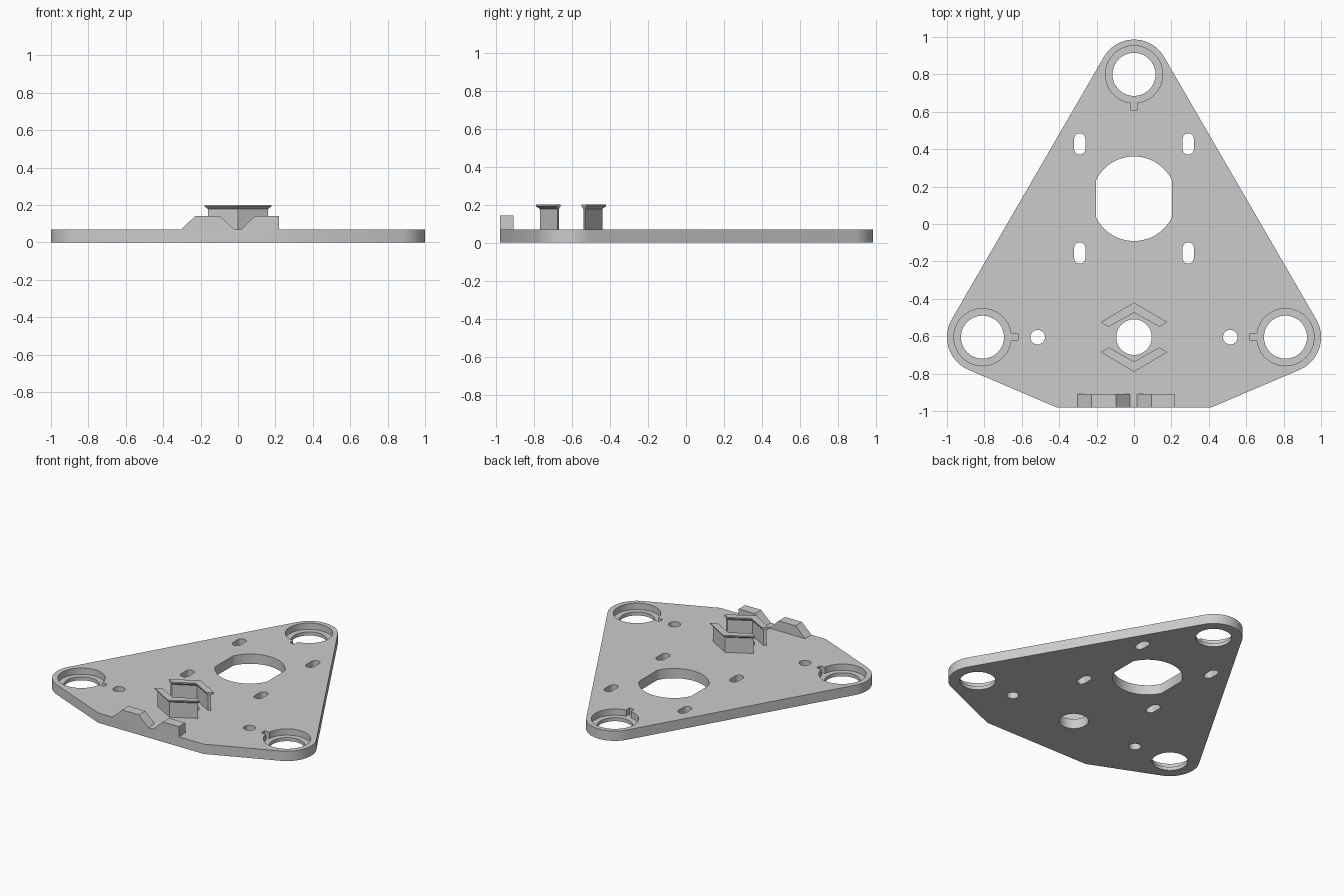
import bpy, bmesh, math
from mathutils import Vector

cube = bpy.data.objects.get("Cube")
if cube:
    bpy.data.objects.remove(cube, do_unlink=True)

grey = bpy.data.materials.new("matte_grey")
grey.use_nodes = True
grey.diffuse_color = (0.6, 0.6, 0.6, 1)
grey.node_tree.nodes["Principled BSDF"].inputs["Base Color"].default_value = (0.6, 0.6, 0.6, 1)

TOP = 0.07
FLOOR = 0.025
CORNERS = [(0, 0.8, 0.186), (-0.81, -0.605, 0.19), (0.81, -0.605, 0.19)]


def loft(name, rings):
    """Solid through rings of 3D points, each with the same count."""
    bm = bmesh.new()
    loops = [[bm.verts.new(p) for p in ring] for ring in rings]
    n = len(loops[0])
    for a, b in zip(loops, loops[1:]):
        for i in range(n):
            j = (i + 1) % n
            bm.faces.new((a[i], a[j], b[j], b[i]))
    bm.faces.new(loops[0][::-1])
    bm.faces.new(loops[-1])
    bmesh.ops.recalc_face_normals(bm, faces=bm.faces)
    mesh = bpy.data.meshes.new(name)
    bm.to_mesh(mesh)
    bm.free()
    mesh.materials.append(grey)
    obj = bpy.data.objects.new(name, mesh)
    bpy.context.collection.objects.link(obj)
    return obj


def prism(name, points, z0, z1):
    return loft(name, [[(x, y, z) for x, y in points] for z in (z0, z1)])


def circle(x, y, r, n=64):
    return [(x + r * math.cos(math.tau * i / n), y + r * math.sin(math.tau * i / n)) for i in range(n)]


def slot(x, y, half_width, half_length, n=32):
    """Upright rounded slot."""
    shift = half_length - half_width
    top = [(x + half_width * math.cos(math.pi * i / n),
            y + shift + half_width * math.sin(math.pi * i / n)) for i in range(n + 1)]
    return top + [(2 * x - px, 2 * y - py) for px, py in top]


def rect(x0, y0, x1, y1):
    return [(x0, y0), (x1, y0), (x1, y1), (x0, y1)]


def hull(points):
    """Convex outline, counter-clockwise."""
    pts = sorted(set(points))

    def half(seq):
        out = []
        for p in seq:
            while len(out) > 1 and ((out[-1][0] - out[-2][0]) * (p[1] - out[-2][1])
                                    - (out[-1][1] - out[-2][1]) * (p[0] - out[-2][0])) <= 1e-9:
                out.pop()
            out.append(p)
        return out[:-1]
    return half(pts) + half(pts[::-1])


# Base plate: rounded corners with a cut-off front edge
outline = [(-0.415, -0.98), (0.415, -0.98)]
for x, y, r in CORNERS:
    outline += circle(x, y, r, 96)
plate = prism("base_plate", hull(outline), 0, TOP)

# Openings through the plate
cuts = []


def cut(points, z0=-0.1):
    cuts.append(prism("opening_cutter", points, z0, 0.3))


for (x, y, r), (dx, dy) in zip(CORNERS, [(0, -1), (1, 0), (-1, 0)]):
    # Stepped ring seat with an anti-rotation notch
    cut(circle(x, y, 0.115))
    cut(circle(x, y, 0.153), FLOOR)
    reach, start, half = 0.19, 0.13, 0.019
    xs = sorted((x + dx * start - abs(dy) * half, x + dx * reach + abs(dy) * half))
    ys = sorted((y + dy * start - abs(dx) * half, y + dy * reach + abs(dx) * half))
    cut(rect(xs[0], ys[0], xs[1], ys[1]), FLOOR)
cut([(max(-0.206, min(0.206, x)), y) for x, y in circle(0, 0.135, 0.226, 96)
     if abs(x) <= 0.206] )
cut(circle(0, -0.605, 0.095))
for side in (-1, 1):
    cut(circle(side * 0.515, -0.605, 0.039, 32))
    for y in (0.428, -0.155):
        cut(slot(side * 0.29, y, 0.03, 0.057))

bpy.context.view_layer.objects.active = plate
for cutter in cuts:
    mod = plate.modifiers.new("opening", "BOOLEAN")
    mod.operation = "DIFFERENCE"
    mod.solver = "EXACT"
    mod.object = cutter
    bpy.ops.object.modifier_apply(modifier=mod.name)
    bpy.data.objects.remove(cutter, do_unlink=True)

# Chevron clips around the centre hole, with a flared lip on top
CENTRE_Y = -0.605


def chevron(outer, end_outer, end_inner, inner, sign, z):
    half = [end_outer, end_inner]
    pts = [outer] + half + [inner] + [(-x, y) for x, y in half[::-1]]
    return [(x, CENTRE_Y + sign * y, z) for x, y in pts]


wall = ((0, 0.164), (0.16, 0.073), (0.143, 0.064), (0, 0.143))
lip = ((0, 0.185), (0.178, 0.08), (0.135, 0.055), (0, 0.131))
for name, sign in (("back_clip", 1), ("front_clip", -1)):
    loft(name, [chevron(*wall, sign, TOP - 0.005), chevron(*wall, sign, 0.178),
                chevron(*lip, sign, 0.192), chevron(*lip, sign, 0.2)])

# Sloped tabs on the front edge
tabs = {
    "right_tab": [(-0.303, TOP), (-0.228, 0.142), (-0.095, 0.142), (-0.022, TOP)],
    "left_tab": [(0.017, TOP), (0.093, 0.142), (0.22, 0.142), (0.22, TOP)],
}
for name, profile in tabs.items():
    loft(name, [[(x, y, z) for x, z in profile] for y in (-0.98, -0.908)])

# Smooth the rounded walls, keep the edges sharp
bpy.ops.object.select_all(action="DESELECT")
plate.select_set(True)
bpy.context.view_layer.objects.active = plate
bpy.ops.object.shade_smooth_by_angle(angle=math.radians(30))
